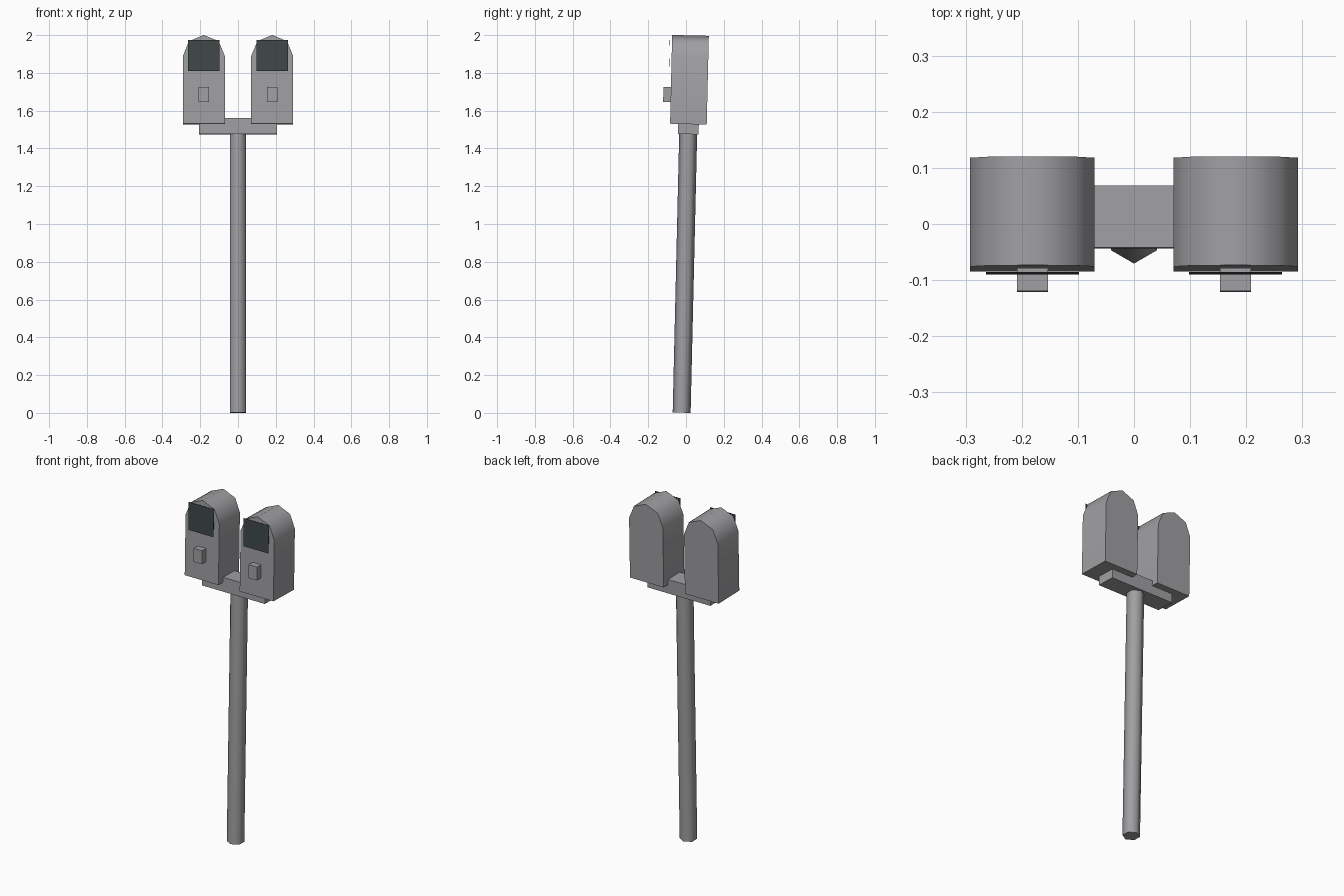
import bpy, bmesh, math
from mathutils import Matrix, Vector

if "Cube" in bpy.data.objects:
    bpy.data.objects.remove(bpy.data.objects["Cube"])

# Whole assembly leans slightly backwards
LEAN = Matrix.Translation((0, -0.023, 0.001)) @ Matrix.Rotation(math.radians(-1.34), 4, 'X')


def material(name, rgb):
    m = bpy.data.materials.new(name)
    m.diffuse_color = (*rgb, 1)
    m.use_nodes = True
    m.node_tree.nodes["Principled BSDF"].inputs["Base Color"].default_value = m.diffuse_color
    return m


grey = material("grey metal", (0.35, 0.35, 0.365))
dark = material("dark glass", (0.05, 0.065, 0.063))


def finish(name, bm, mat, smooth=False):
    bmesh.ops.recalc_face_normals(bm, faces=bm.faces)
    bm.transform(LEAN)
    me = bpy.data.meshes.new(name)
    bm.to_mesh(me)
    bm.free()
    me.materials.append(mat)
    ob = bpy.data.objects.new(name, me)
    bpy.context.collection.objects.link(ob)
    if smooth:
        bpy.ops.object.select_all(action='DESELECT')
        ob.select_set(True)
        bpy.context.view_layer.objects.active = ob
        bpy.ops.object.shade_smooth_by_angle(angle=math.radians(65))


def box(name, x, y, z, mat):
    bm = bmesh.new()
    bmesh.ops.create_cube(bm, size=1)
    for v in bm.verts:
        v.co = [a[0] if c < 0 else a[1] for a, c in zip((x, y, z), v.co)]
    finish(name, bm, mat)


# Hexagonal post
bm = bmesh.new()
bmesh.ops.create_cone(bm, cap_ends=True, segments=6, radius1=0.0475, radius2=0.0475, depth=1.476,
                      matrix=Matrix.Translation((0, 0, 0.738)))
# put one corner of the hexagon at the front
if abs(max(v.co.x for v in bm.verts) - 0.0475) < 1e-4:
    bm.transform(Matrix.Rotation(math.pi / 6, 4, 'Z'))
finish("post", bm, grey, True)

# Cross bar carrying both heads
box("cross_bar", (-0.207, 0.207), (-0.055, 0.055), (1.475, 1.559), grey)

for side, cx in (("left", -0.181), ("right", 0.181)):
    # Arched head: straight sides and a four-segment half-round top
    r = 0.111
    outline = [(cx - r, 1.528), (cx + r, 1.528)]
    outline += [(cx + r * math.cos(i * math.pi / 4), 1.887 + r * math.sin(i * math.pi / 4)) for i in range(5)]
    bm = bmesh.new()
    face = bm.faces.new([bm.verts.new((x, -0.097, z)) for x, z in outline])
    ext = bmesh.ops.extrude_face_region(bm, geom=[face], use_keep_orig=True)
    moved = [g for g in ext["geom"] if isinstance(g, bmesh.types.BMVert)]
    bmesh.ops.translate(bm, verts=moved, vec=Vector((0, 0.194, 0)))
    finish(side + "_head", bm, grey, True)

    # Dark display plate standing just clear of the head
    box(side + "_display", (cx - 0.083, cx + 0.083), (-0.1095, -0.1085), (1.807, 1.972), dark)

    # Coin box on the front
    box(side + "_coin_box", (cx - 0.0275, cx + 0.0275), (-0.1365, -0.09), (1.643, 1.722), grey)
